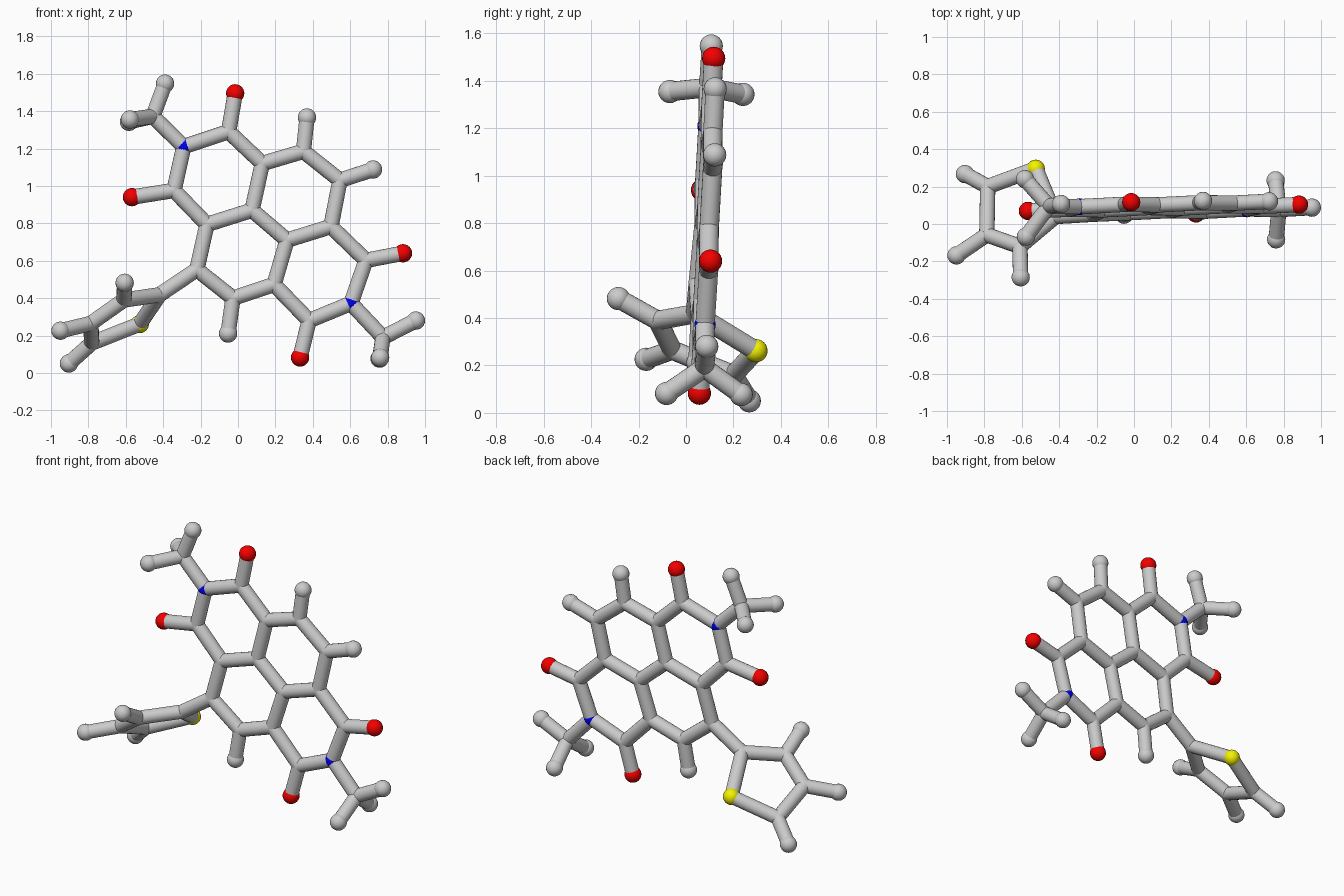
import bpy, bmesh
from mathutils import Vector, Matrix

if "Cube" in bpy.data.objects:
    bpy.data.objects.remove(bpy.data.objects["Cube"])

BALL, TUBE, NITRO = 0.049, 0.041, 0.045


def plane(x, z):
    """Point on the slightly tilted plane of the fused rings."""
    return Vector((x, 0.041 + 0.034 * x + 0.051 * z, z))


def finish(name, bm, colour=None):
    me = bpy.data.meshes.new(name)
    bm.to_mesh(me)
    bm.free()
    ob = bpy.data.objects.new(name, me)
    bpy.context.collection.objects.link(ob)
    if colour:
        mat = bpy.data.materials.new(name + "_colour")
        mat.diffuse_color = colour
        mat.use_nodes = True
        mat.node_tree.nodes["Principled BSDF"].inputs["Base Color"].default_value = mat.diffuse_color
        me.materials.append(mat)
    bpy.ops.object.select_all(action='DESELECT')
    ob.select_set(True)
    bpy.context.view_layer.objects.active = ob
    bpy.ops.object.shade_smooth_by_angle()


def ball(bm, p, r):
    bmesh.ops.create_uvsphere(bm, u_segments=20, v_segments=12, radius=r,
                              matrix=Matrix.Translation(p))


def stick(bm, a, b):
    d = b - a
    m = Matrix.Translation((a + b) / 2) @ d.to_track_quat('Z', 'Y').to_matrix().to_4x4()
    bmesh.ops.create_cone(bm, cap_ends=True, segments=20, radius1=TUBE,
                          radius2=TUBE, depth=d.length, matrix=m)


def sticks(name, pairs):
    bm = bmesh.new()
    for pair in pairs.split():
        a, b = pair.split("-")
        stick(bm, P[a], P[b])
    finish(name, bm)


def balls(name, keys, r, colour=None):
    bm = bmesh.new()
    for k in keys.split():
        ball(bm, P[k], r)
    finish(name, bm, colour)


# Fused ring core and its tips
flat = {
    "n1": (-.29, 1.21), "c2": (-.05, 1.29), "c3": (.13, 1.12), "c4": (.35, 1.185),
    "c5": (.545, 1.03), "c6": (.497, .783), "c7": (.262, .71), "c8": (.075, .87),
    "c9": (-.166, .794), "c10": (-.342, .976), "c11": (-.22, .553), "c12": (-.027, .4),
    "c13": (.193, .473), "c14": (.38, .28), "n15": (.604, .372), "c16": (.684, .602),
    "o2": (-.015, 1.495), "o10": (-.567, .94), "o14": (.332, .083), "o16": (.882, .64),
    "h4": (.369, 1.366), "h5": (.722, 1.088), "h12": (-.053, .211),
    "m1": (-.455, 1.372), "m2": (.775, .19), "m1a": (-.39, 1.547), "m2a": (.951, .28),
}
P = {k: plane(*v) for k, v in flat.items()}
P["c11"].y = 0.052

# Methyl side tips and the tilted five-sided ring
P.update({k: Vector(v) for k, v in {
    "m1b": (-.583, .24, 1.343), "m1c": (-.578, -.068, 1.355),
    "m2b": (.757, .233, .077), "m2c": (.76, -.082, .082),
    "t2": (-.42, .04, .418), "s": (-.525, .295, .262), "t5": (-.782, .2, .16),
    "t4": (-.787, -.058, .265), "t3": (-.61, -.12, .39),
    "h3": (-.606, -.285, .482), "h4t": (-.949, -.168, .226), "h5t": (-.904, .267, .051),
}.items()})

sticks("core_ring_sticks",
       "n1-c2 c2-c3 c3-c4 c4-c5 c5-c6 c6-c7 c7-c8 c8-c3 c8-c9 c9-c10 c10-n1 "
       "c9-c11 c11-c12 c12-c13 c13-c7 c13-c14 c14-n15 n15-c16 c16-c6")
sticks("core_outer_sticks", "c2-o2 c10-o10 c14-o14 c16-o16 c4-h4 c5-h5 c12-h12")
sticks("upper_methyl_sticks", "n1-m1 m1-m1a m1-m1b m1-m1c")
sticks("lower_methyl_sticks", "n15-m2 m2-m2a m2-m2b m2-m2c")
sticks("side_ring_sticks", "c11-t2 t2-s s-t5 t5-t4 t4-t3 t3-t2 t3-h3 t4-h4t t5-h5t")

# Grey joints and ends
balls("grey_joints", "c2 c3 c4 c5 c6 c7 c8 c9 c10 c11 c12 c13 c14 c16 m1 m2 t2 t3 t4 t5", TUBE)
balls("grey_end_balls", "h4 h5 h12 m1a m1b m1c m2a m2b m2c h3 h4t h5t", BALL)

# Coloured balls
balls("red_balls", "o2 o10 o14 o16", BALL, (0.9, 0.0, 0.0, 1))
balls("blue_joints", "n1 n15", NITRO, (0.0, 0.0, 0.85, 1))
balls("yellow_ball", "s", BALL, (0.9, 0.9, 0.0, 1))
